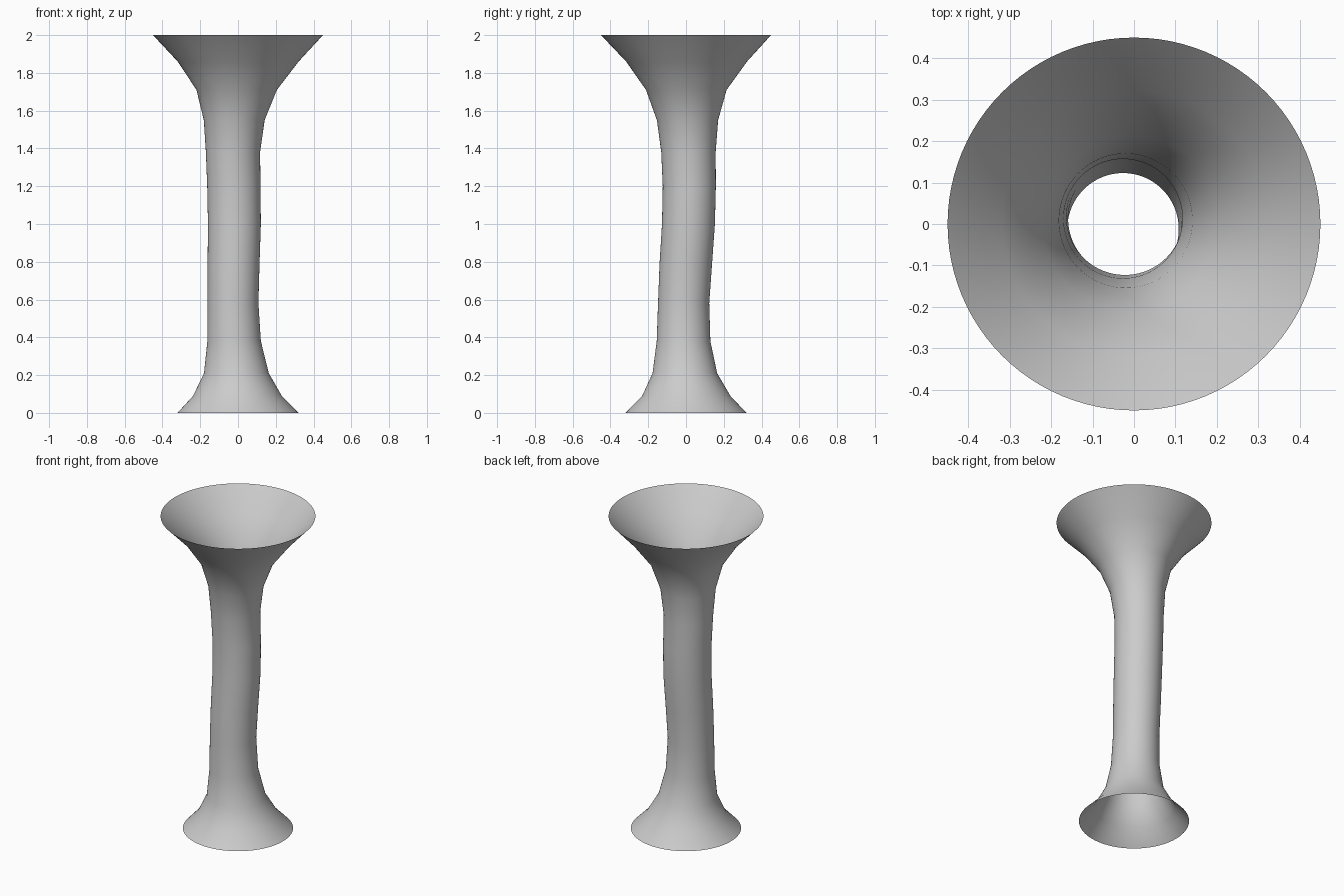
import bpy, bmesh
from math import cos, sin, pi

# Rings of the flared tube: height, x min, x max, y min, y max
RINGS = [
    (0.00, -0.32, 0.32, -0.32, 0.32),
    (0.09, -0.238, 0.232, -0.232, 0.235),
    (0.21, -0.18, 0.163, -0.177, 0.165),
    (0.38, -0.162, 0.121, -0.155, 0.129),
    (0.58, -0.161, 0.108, -0.148, 0.123),
    (0.79, -0.161, 0.114, -0.14, 0.138),
    (1.00, -0.159, 0.121, -0.127, 0.153),
    (1.20, -0.163, 0.119, -0.123, 0.158),
    (1.38, -0.17, 0.117, -0.131, 0.157),
    (1.55, -0.181, 0.141, -0.154, 0.17),
    (1.71, -0.22, 0.206, -0.212, 0.215),
    (1.86, -0.319, 0.321, -0.317, 0.323),
    (2.00, -0.45, 0.45, -0.45, 0.45),
]
SIDES = 96


def loft(name, rings):
    """Open, single-walled tube through a stack of level rings."""
    bm = bmesh.new()
    loops = []
    for z, x0, x1, y0, y1 in rings:
        cx, cy, rx, ry = (x0 + x1) / 2, (y0 + y1) / 2, (x1 - x0) / 2, (y1 - y0) / 2
        loops.append([bm.verts.new((cx + rx * cos(2 * pi * i / SIDES),
                                    cy + ry * sin(2 * pi * i / SIDES), z))
                      for i in range(SIDES)])
    for low, high in zip(loops, loops[1:]):
        for i in range(SIDES):
            j = (i + 1) % SIDES
            bm.faces.new((low[i], low[j], high[j], high[i])).smooth = True
    mesh = bpy.data.meshes.new(name)
    bm.to_mesh(mesh)
    bm.free()
    obj = bpy.data.objects.new(name, mesh)
    bpy.context.collection.objects.link(obj)
    return obj


# Slightly wandering tube with a flared foot and a wider flared mouth
loft("flared_tube", RINGS)
